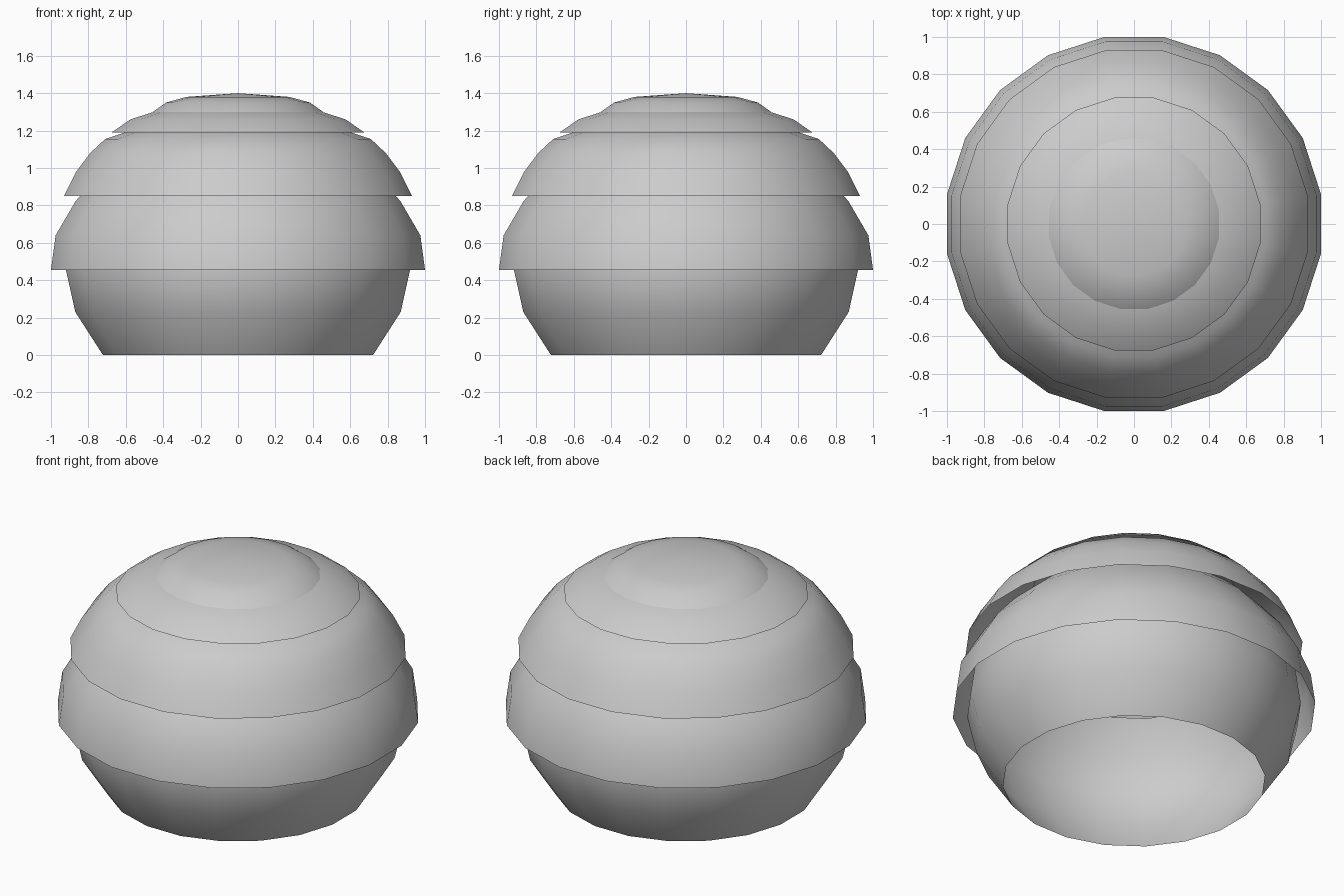
import bpy, bmesh, math

if "Cube" in bpy.data.objects:
    bpy.data.objects.remove(bpy.data.objects["Cube"])

SIDES = 20
OFFSET = math.pi / SIDES          # flats face the main axes
FIT = 1 / math.cos(OFFSET)        # profile radii are measured across flats


def shell(name, profile):
    """Lathed open shell; a last point with r = 0 closes the top with a pole."""
    bm = bmesh.new()
    rings = []
    for r, z in profile:
        if r > 0:
            rings.append([bm.verts.new((r * FIT * math.cos(OFFSET + math.tau * i / SIDES),
                                        r * FIT * math.sin(OFFSET + math.tau * i / SIDES), z))
                          for i in range(SIDES)])
    pole = bm.verts.new((0, 0, profile[-1][1])) if profile[-1][0] == 0 else None
    for i in range(SIDES):
        j = (i + 1) % SIDES
        for a, b in zip(rings, rings[1:]):
            bm.faces.new((a[i], a[j], b[j], b[i]))
        if pole:
            bm.faces.new((rings[-1][i], rings[-1][j], pole))
    for f in bm.faces:
        f.smooth = True
    mesh = bpy.data.meshes.new(name)
    bm.to_mesh(mesh)
    bm.free()
    obj = bpy.data.objects.new(name, mesh)
    bpy.context.collection.objects.link(obj)


# Overlapping open bands, each tucked under the next one up
shell("base_band", [(.722, 0), (.87, .23), (.92, .455), (.89, .67), (.79, .862)])
shell("lower_band", [(1.0, .455), (.975, .64), (.87, .82), (.76, .95), (.66, 1.04)])
shell("middle_band", [(.93, .85), (.865, .98), (.79, 1.08), (.71, 1.155), (.56, 1.205)])
shell("upper_band", [(.675, 1.19), (.575, 1.26), (.44, 1.303), (.38, 1.315)])
# Closed cap on top
shell("top_cap", [(.455, 1.30), (.385, 1.35), (.275, 1.38), (0, 1.40)])
